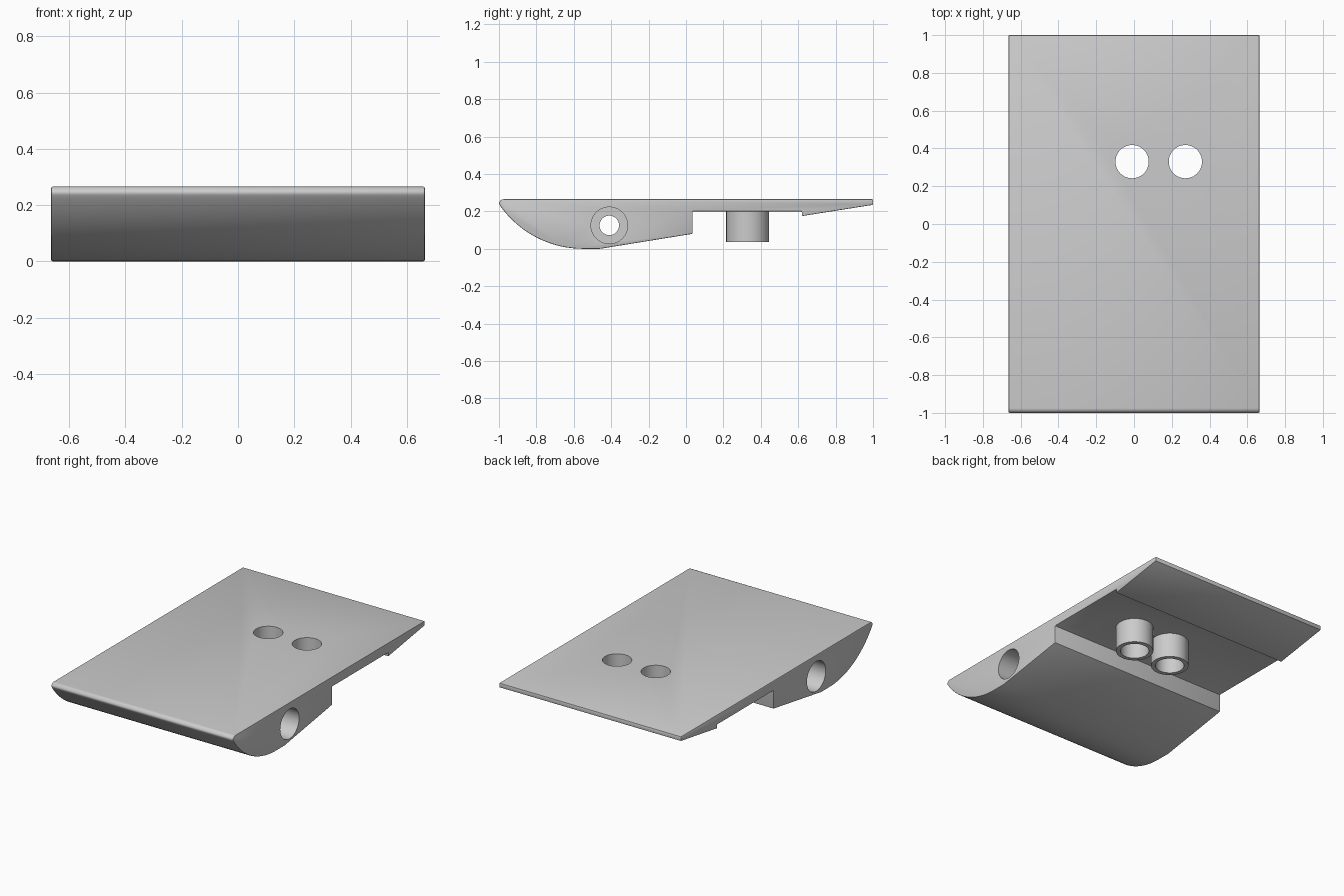
import bpy, bmesh, math
from mathutils import Matrix

if "Cube" in bpy.data.objects:
    bpy.data.objects.remove(bpy.data.objects["Cube"])

grey = bpy.data.materials.new("plain grey")
grey.use_nodes = True
COLOUR = (0.6, 0.6, 0.6, 1)
grey.diffuse_color = COLOUR
grey.node_tree.nodes["Principled BSDF"].inputs["Base Color"].default_value = COLOUR

HALF = 0.664


def finish(name, bm):
    bmesh.ops.recalc_face_normals(bm, faces=bm.faces)
    mesh = bpy.data.meshes.new(name)
    bm.to_mesh(mesh)
    bm.free()
    mesh.materials.append(grey)
    obj = bpy.data.objects.new(name, mesh)
    bpy.context.collection.objects.link(obj)
    return obj


def cylinder(name, radius, depth, matrix):
    bm = bmesh.new()
    bmesh.ops.create_cone(bm, cap_ends=True, segments=64, radius1=radius,
                          radius2=radius, depth=depth, matrix=matrix)
    return finish(name, bm)


def upright(name, x, radius, low, high):
    return cylinder(name, radius, high - low,
                    Matrix.Translation((x, 0.33, (low + high) / 2)))


def crosswise(name, x, radius, length):
    return cylinder(name, radius, length, Matrix.Translation((x, -0.41, 0.125))
                    @ Matrix.Rotation(math.pi / 2, 4, 'Y'))


def boolean(target, other, operation):
    mod = target.modifiers.new(operation.title(), 'BOOLEAN')
    mod.operation = operation
    mod.solver = 'EXACT'
    mod.object = other
    bpy.context.view_layer.objects.active = target
    bpy.ops.object.modifier_apply(modifier=mod.name)
    bpy.data.objects.remove(other)


# Side profile: curved nose, stepped underside, thin wedge tail
R = 0.543
sweep = math.asin(0.44 / R)
nose = [(-0.55 - R * math.sin(a), R - R * math.cos(a))
        for a in (sweep * (1 - i / 24) for i in range(25))]
lip = [(-0.975 - 0.025 * math.sin(a), 0.24 + 0.025 * math.cos(a))
       for a in (math.pi / 2 * i / 6 for i in range(7))]
profile = lip + nose + [(-0.46, 0), (0.035, 0.08), (0.035, 0.2), (0.62, 0.2),
                        (0.62, 0.175), (1, 0.235), (1, 0.265)]

bm = bmesh.new()
face = bm.faces.new([bm.verts.new((-HALF, y, z)) for y, z in profile])
side = bmesh.ops.extrude_face_region(bm, geom=[face])
bmesh.ops.translate(bm, vec=(2 * HALF, 0, 0),
                    verts=[v for v in side["geom"] if isinstance(v, bmesh.types.BMVert)])
body = finish("wedge_body", bm)

# Slightly eased edges
bevel = body.modifiers.new("Eased edges", 'BEVEL')
bevel.width = 0.005
bevel.segments = 2
bevel.angle_limit = math.radians(40)
bpy.context.view_layer.objects.active = body
bpy.ops.object.modifier_apply(modifier=bevel.name)

# Two hollow posts under the plate, open through the top
for x in (-0.01, 0.272):
    boolean(body, upright("post", x, 0.115, 0.035, 0.23), 'UNION')
for x in (-0.01, 0.272):
    boolean(body, upright("post_bore", x, 0.088, -0.1, 0.4), 'DIFFERENCE')

# Axle hole with a wide counterbore from each side
boolean(body, crosswise("axle_bore", 0, 0.052, 2), 'DIFFERENCE')
for s in (-1, 1):
    boolean(body, crosswise("counterbore", s * (HALF + 0.1), 0.098, 1.0), 'DIFFERENCE')

bpy.ops.object.select_all(action='DESELECT')
body.select_set(True)
bpy.context.view_layer.objects.active = body
bpy.ops.object.shade_smooth_by_angle(angle=math.radians(30))
